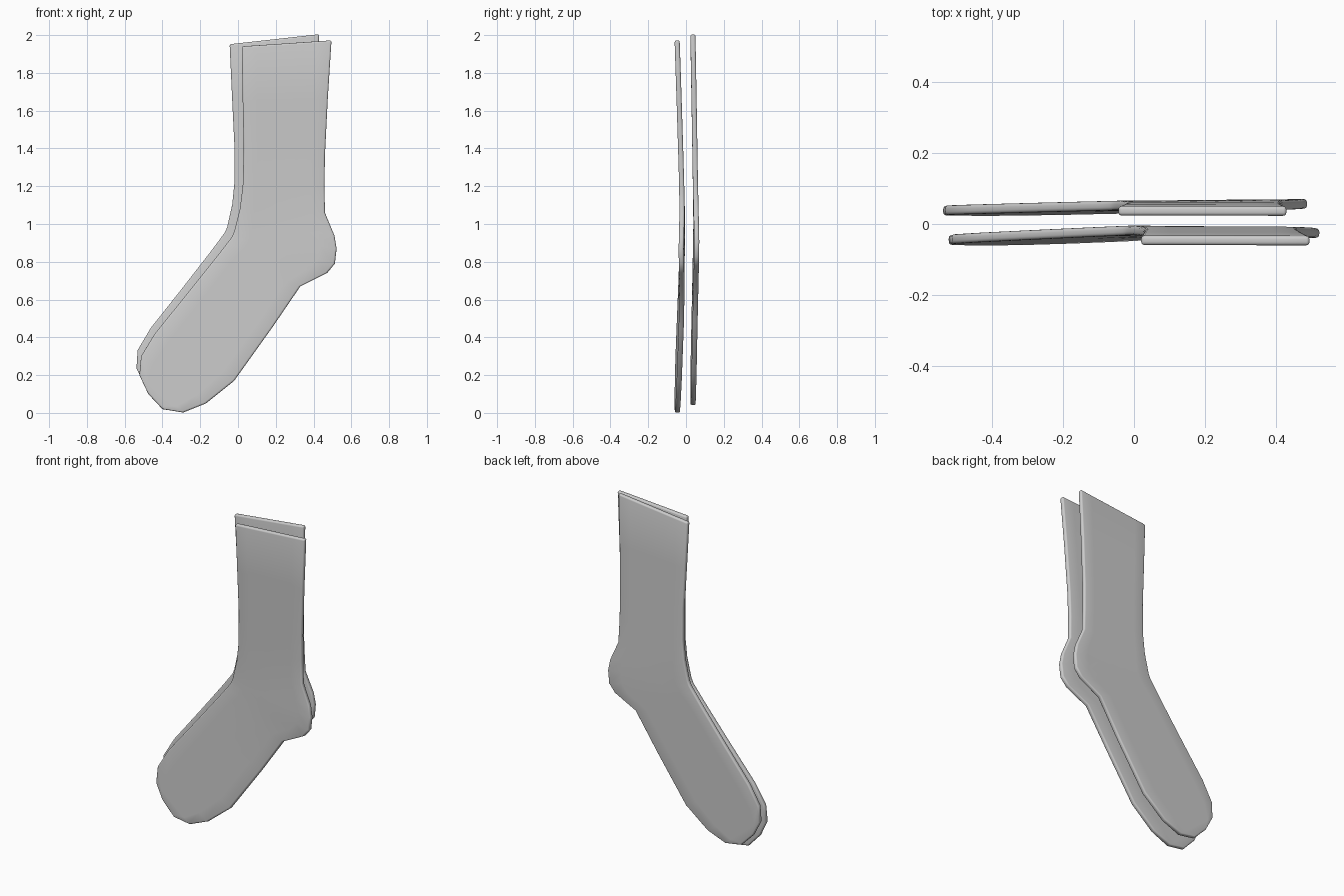
import bpy, bmesh

if "Cube" in bpy.data.objects:
    bpy.data.objects.remove(bpy.data.objects["Cube"])

# Left (instep) and right (heel/sole) outline points, row by row from cuff to toe
ROWS = [
    (0.02, 1.94, 0.495, 1.972), (0.025, 1.65, 0.475, 1.66), (0.03, 1.40, 0.46, 1.36),
    (0.025, 1.20, 0.458, 1.20), (0.01, 1.08, 0.46, 1.06), (-0.01, 1.00, 0.51, 0.94),
    (-0.02, 0.96, 0.522, 0.87), (-0.033, 0.93, 0.513, 0.79), (-0.06, 0.895, 0.473, 0.742),
    (-0.11, 0.83, 0.33, 0.67), (-0.27, 0.63, 0.18, 0.45), (-0.44, 0.42, -0.02, 0.17),
    (-0.513, 0.30, -0.17, 0.05), (-0.522, 0.20, -0.29, 0.002), (-0.475, 0.10, -0.40, 0.02),
]
ACROSS = 6


def depth(x, z, y0, drop, heel):
    # Leg and foot lean away from the ankle; the heel is slightly offset
    leg = max(0, z - 1.0)
    foot = max(0, -0.63 * x - 0.78 * (z - 0.95))
    bulge = max(0, 1 - abs(z - 0.85) / 0.3) * max(0, x) / 0.5
    return y0 - drop * min(1, leg ** 1.15 + foot ** 1.1) + heel * bulge


def back_shift(x, z):
    # The rear sock is tipped slightly against the front one
    t = z / 2
    return x - 0.01 - 0.028 * z, z + 0.04 * (1 - t) + (0.01 + 0.045 * x) * t


def make_sock(name, y0, drop, heel, shift=None):
    bm = bmesh.new()
    grid = []
    for x0, z0, x1, z1 in ROWS:
        row = []
        for i in range(ACROSS + 1):
            t = i / ACROSS
            x, z = x0 + (x1 - x0) * t, z0 + (z1 - z0) * t
            y = depth(x, z, y0, drop, heel)
            if shift:
                x, z = shift(x, z)
            row.append(bm.verts.new((x, y, z)))
        grid.append(row)
    for a, b in zip(grid, grid[1:]):
        for i in range(ACROSS):
            bm.faces.new((a[i], b[i], b[i + 1], a[i + 1]))
    bmesh.ops.recalc_face_normals(bm, faces=bm.faces)
    me = bpy.data.meshes.new(name)
    bm.to_mesh(me)
    bm.free()
    ob = bpy.data.objects.new(name, me)
    bpy.context.collection.objects.link(ob)
    # Fabric thickness with a rounded rim
    s = ob.modifiers.new("thickness", 'SOLIDIFY')
    s.thickness = 0.027
    s.offset = 0
    b = ob.modifiers.new("rounded_rim", 'BEVEL')
    b.width = 0.012
    b.segments = 3
    b.limit_method = 'ANGLE'
    b.angle_limit = 0.9
    bpy.ops.object.select_all(action='DESELECT')
    ob.select_set(True)
    bpy.context.view_layer.objects.active = ob
    for m in ("thickness", "rounded_rim"):
        bpy.ops.object.modifier_apply(modifier=m)
    bpy.ops.object.shade_smooth_by_angle(angle=0.7)


make_sock("front_sock", -0.018, 0.030, -0.008)
make_sock("back_sock", 0.052, 0.016, 0.005, back_shift)
